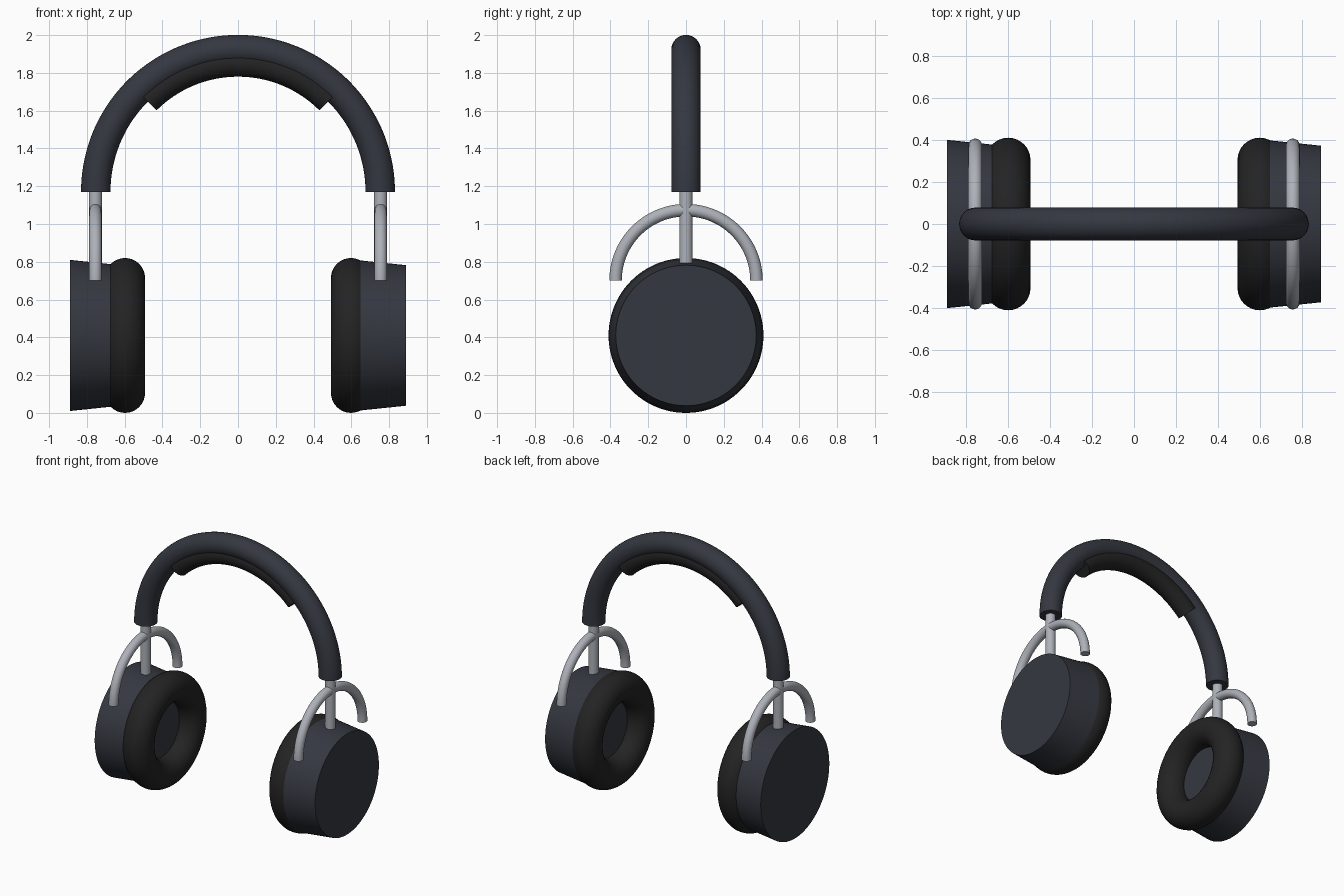
import bpy
from math import sin, cos, pi, radians

if "Cube" in bpy.data.objects:
    bpy.data.objects.remove(bpy.data.objects["Cube"])


def material(name, rgb):
    m = bpy.data.materials.new(name)
    m.diffuse_color = (*rgb, 1)
    m.use_nodes = True
    m.node_tree.nodes["Principled BSDF"].inputs["Base Color"].default_value = m.diffuse_color
    return m


SLATE = material("slate", (0.035, 0.039, 0.052))
BLACK = material("soft_black", (0.017, 0.017, 0.017))
METAL = material("metal", (0.42, 0.44, 0.48))


def finish(obj, name, mat):
    obj.name = obj.data.name = name
    obj.data.materials.clear()
    obj.data.materials.append(mat)
    bpy.ops.object.select_all(action='DESELECT')
    obj.select_set(True)
    bpy.context.view_layer.objects.active = obj
    bpy.ops.object.shade_smooth_by_angle(angle=radians(35))
    return obj


def arc_tube(name, mat, center, axis, radius, tube, start, end, steps=64, sides=32):
    """Capped round tube swept along an arc in the xz or yz plane."""
    cx, cy, cz = center
    verts, faces = [], []
    for i in range(steps + 1):
        a = radians(start + (end - start) * i / steps)
        for j in range(sides):
            b = 2 * pi * j / sides
            r, w = radius + tube * cos(b), tube * sin(b)
            u, h = r * cos(a), cz + r * sin(a)
            verts.append((cx + u, cy - w, h) if axis == 'Y' else (cx + w, cy + u, h))
    for i in range(steps):
        for j in range(sides):
            k = (j + 1) % sides
            faces.append((i * sides + j, i * sides + k,
                          (i + 1) * sides + k, (i + 1) * sides + j))
    faces.append(tuple(reversed(range(sides))))
    faces.append(tuple(range(steps * sides, (steps + 1) * sides)))
    # Make the shell face outwards
    mesh = bpy.data.meshes.new(name)
    mesh.from_pydata(verts, [], faces)
    obj = bpy.data.objects.new(name, mesh)
    bpy.context.collection.objects.link(obj)
    finish(obj, name, mat)
    bpy.ops.object.mode_set(mode='EDIT')
    bpy.ops.mesh.select_all(action='SELECT')
    bpy.ops.mesh.normals_make_consistent(inside=False)
    bpy.ops.object.mode_set(mode='OBJECT')
    return obj


# Headband and the pad under its crown
arc_tube("headband", SLATE, (0, 0, 1.17), 'Y', 0.753, 0.078, 0, 180, 96)
arc_tube("headband_pad", BLACK, (0, 0, 1.17), 'Y', 0.68, 0.07, 45, 135)

for side, s in (("left", -1), ("right", 1)):
    x = 0.755 * s

    # Slider stem from the headband into the cup
    bpy.ops.mesh.primitive_cylinder_add(vertices=32, radius=0.035, depth=0.52,
                                        location=(x, 0, 0.97))
    finish(bpy.context.object, side + "_slider", METAL)

    # Yoke arching over the cup
    arc_tube(side + "_yoke", METAL, (x, 0, 0.70), 'X', 0.373, 0.033, 0, 180, 64, 24)

    # Ear cup, both tapering towards +x
    bpy.ops.mesh.primitive_cone_add(vertices=96, radius1=0.40, radius2=0.372, depth=0.27,
                                    location=(x, 0, 0.41), rotation=(0, pi / 2, 0))
    finish(bpy.context.object, side + "_ear_cup", SLATE)

    # Ear cushion
    bpy.ops.mesh.primitive_torus_add(major_radius=0.304, minor_radius=0.106,
                                     major_segments=96, minor_segments=32,
                                     location=(0.598 * s, 0, 0.41), rotation=(0, pi / 2, 0))
    finish(bpy.context.object, side + "_ear_cushion", BLACK)
